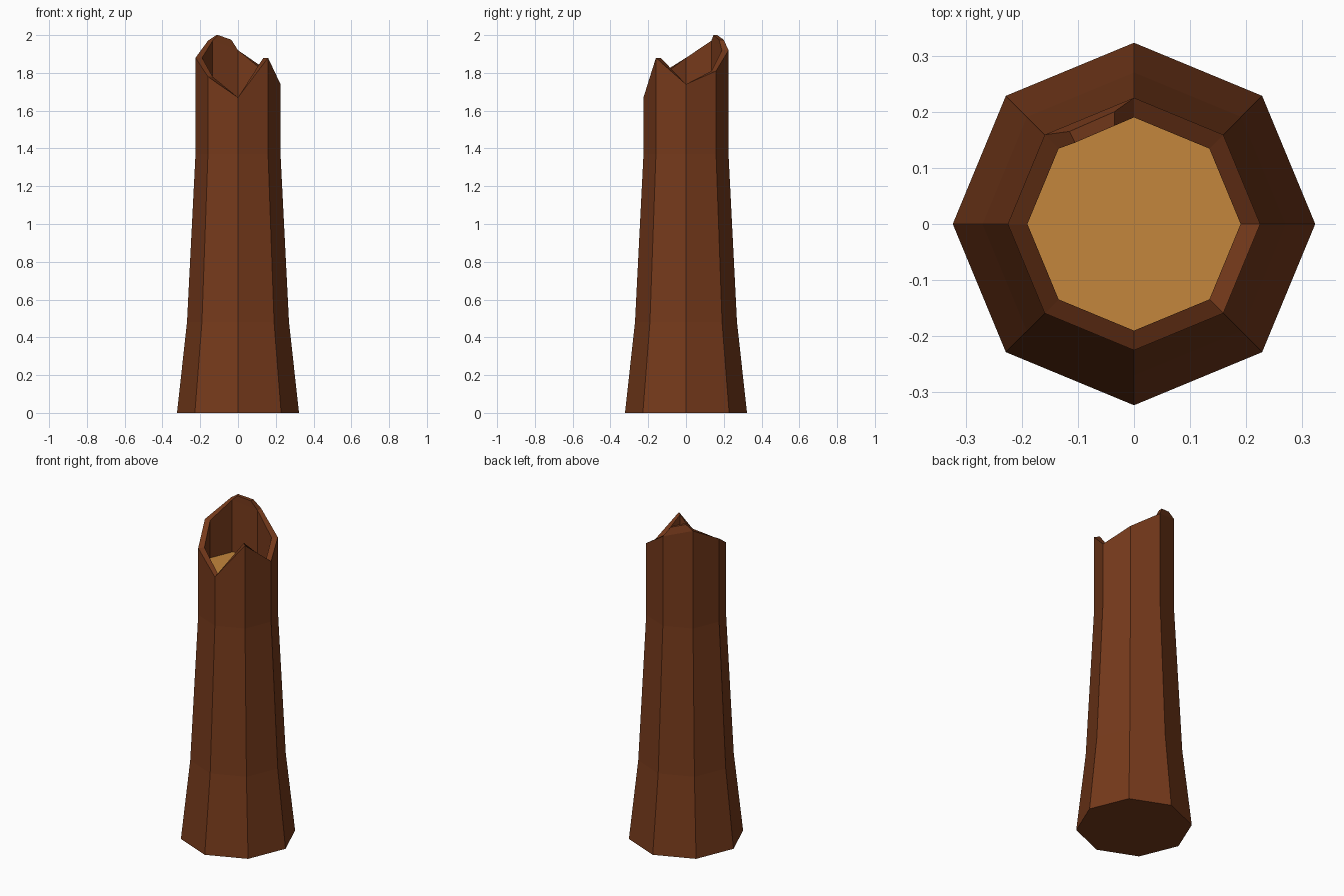
import bpy
from math import cos, sin, pi

if "Cube" in bpy.data.objects:
    bpy.data.objects.remove(bpy.data.objects["Cube"])

SIDES = 8
# Broken rim heights, counter-clockwise from +x
RIM = [1.74, 1.81, 1.92, 1.97, 1.88, 1.78, 1.67, 1.88]
FLOOR = 1.65


def material(name, color):
    m = bpy.data.materials.new(name)
    m.diffuse_color = color
    m.use_nodes = True
    m.node_tree.nodes["Principled BSDF"].inputs["Base Color"].default_value = m.diffuse_color
    return m


def make_object(name, verts, faces, mat):
    mesh = bpy.data.meshes.new(name)
    mesh.from_pydata(verts, [], faces)
    mesh.materials.append(mat)
    mesh.update()
    obj = bpy.data.objects.new(name, mesh)
    bpy.context.collection.objects.link(obj)
    return obj


def ring(r, heights):
    return [(r * cos(2 * pi * i / SIDES), r * sin(2 * pi * i / SIDES), z)
            for i, z in enumerate(heights)]


bark = material("bark", (0.18, 0.042, 0.011, 1))
wood = material("cut_wood", (0.55, 0.24, 0.045, 1))

# Bark shell: flared outside, jagged rim, inner wall down to the hollow floor
rings = [ring(0.323, [0] * SIDES), ring(0.27, [0.48] * SIDES),
         ring(0.225, [1.37] * SIDES), ring(0.225, RIM),
         ring(0.19, RIM), ring(0.19, [FLOOR] * SIDES)]
verts = [v for r in rings for v in r]
faces = [tuple(reversed(range(SIDES)))]
TIP = 2  # rim segment that carries the tallest splinter
for k in range(len(rings) - 1):
    for i in range(SIDES):
        if k == 3 and i == TIP:
            continue
        j = (i + 1) % SIDES
        a, b = k * SIDES, (k + 1) * SIDES
        faces.append((a + i, a + j, b + j, b + i))

# Splinter: a raised chip on the back left of the rim
n = len(verts)
verts += [(-0.035, 0.2, 1.975), (-0.115, 0.165, 2.0),
          (-0.105, 0.145, 2.0), (-0.035, 0.175, 1.975)]
oc, od = 3 * SIDES + TIP, 3 * SIDES + TIP + 1
ic, idd = 4 * SIDES + TIP, 4 * SIDES + TIP + 1
faces += [(oc, od, n + 1, n), (n, n + 1, n + 2, n + 3),
          (n + 3, n + 2, idd, ic), (oc, n, n + 3, ic),
          (od, idd, n + 2, n + 1)]
make_object("trunk_bark", verts, faces, bark)

# Pale wood floor inside the hollow
make_object("hollow_floor", ring(0.19, [FLOOR] * SIDES),
            [tuple(range(SIDES))], wood)
